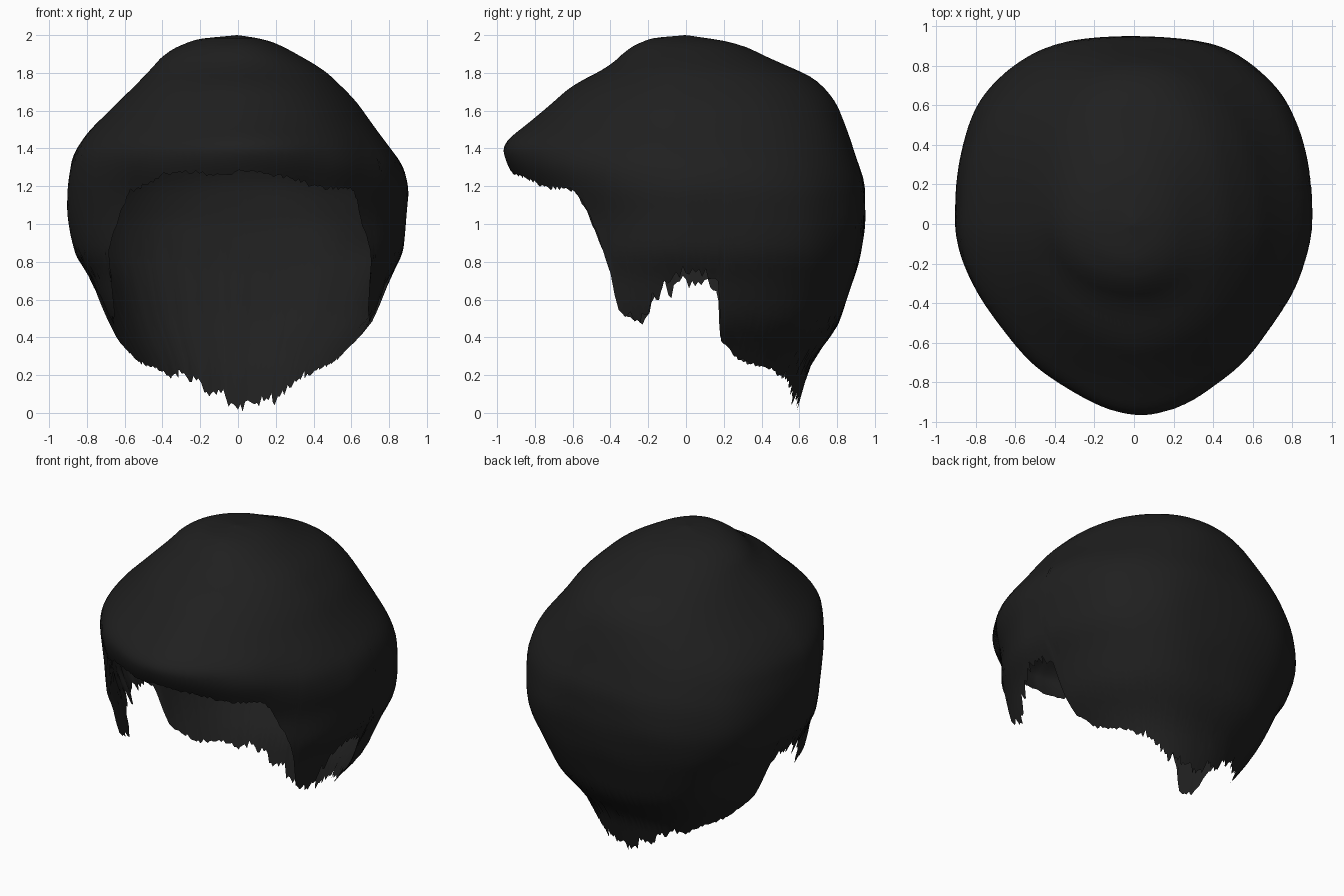
import bpy, bmesh, math, random
from mathutils import noise, Vector

if "Cube" in bpy.data.objects:
    bpy.data.objects.remove(bpy.data.objects["Cube"])

random.seed(4)
COLS, ROWS = 300, 44


def interp(table, t):
    """Linear lookup in a list of (t, value) pairs sorted by t."""
    if t <= table[0][0]:
        return table[0][1]
    for (a, va), (b, vb) in zip(table, table[1:]):
        if t <= b:
            return va + (vb - va) * (t - a) / (b - a)
    return table[-1][1]


def soft(table, t, w=0.04):
    """Lookup with rounded corners, except close to the crown."""
    w = min(w, (2.0 - t) * 0.4)
    return sum(interp(table, t + w * k) for k in (-1, -0.5, 0, 0.5, 1)) / 5


# Silhouette radii by height
LEFT = [(0, .42), (.25, .55), (.38, .64), (.55, .72), (.76, .80), (.8, .845), (.95, .89), (1.07, .91),
        (1.2, .905), (1.37, .87), (1.49, .79), (1.64, .64), (1.81, .47), (1.915, .375), (1.98, .22), (2, 0)]
RIGHT = [(0, .42), (.3, .56), (.41, .66), (.47, .72), (.58, .76), (.71, .80), (.84, .87), (1.18, .91),
         (1.31, .875), (1.5, .735), (1.65, .625), (1.82, .455), (1.95, .22), (1.98, .13), (2, 0)]
FRONT = [(0, .75), (.5, .80), (1, .82), (1.17, .86), (1.27, .925), (1.36, .965), (1.43, .965), (1.51, .86),
         (1.735, .60), (1.83, .41), (1.935, .30), (1.985, .18), (2, 0)]
BACK = [(0, .58), (.13, .62), (.27, .66), (.37, .74), (.47, .81), (.78, .91), (1, .95), (1.22, .945),
        (1.45, .87), (1.65, .79), (1.75, .71), (1.81, .62), (1.86, .46), (1.91, .39), (1.965, .24), (2, 0)]
# How square the outline is, by height, in front and behind
FRONT_POWER = [(.5, 2.2), (.75, 1.85), (1.05, 1.68), (1.3, 1.76), (1.5, 1.78), (1.95, 2)]
BACK_POWER = [(.4, 2.4), (.7, 2.7), (.95, 2.7), (1.25, 2.4), (1.5, 2.25), (1.95, 2)]
# Height of the hairline by angle from the front: fringe, sideburn, ear, nape
HAIRLINE = [(0, 1.28), (12, 1.25), (30, 1.19), (45, 1.18), (49, 1.10), (55, .95), (60, .75), (62, .54),
            (71, .48), (77, .6), (84, .70), (90, .75), (97, .75), (102, .70), (104, .5), (106, .39),
            (118, .28), (137, .23), (150, .17), (165, .05), (180, .04)]


def hairline(deg):
    a = abs(deg)
    z = interp(HAIRLINE, a)
    if deg < 0 and a > 145:                       # nape point leans to the right
        z += 0.07 * math.sin(math.radians((a - 145) / 35 * 180))
    if deg < 0 and 12 < a < 40:                   # raised notch in the fringe
        z += 0.07 * math.sin(math.radians((a - 12) / 28 * 180))
    if deg < 0 and 82 < a < 103:                  # left ear opening is lower
        z -= 0.05
    return z


def point(ang, z):
    s, c = math.sin(ang), -math.cos(ang)
    rx = soft(RIGHT if s > 0 else LEFT, z)
    ry = soft(BACK if c > 0 else FRONT, z)
    n = soft(BACK_POWER if c > 0 else FRONT_POWER, z)
    r = (abs(s / rx) ** n + abs(c / ry) ** n) ** (-1 / n)
    # gentle uneven locks
    r *= 1 + 0.01 * noise.noise(Vector((r * s, r * c, z)) * 3)
    x, y = r * s, r * c
    # the fringe peak sits a little right of the middle
    return Vector((x + 0.05 * max(0, -y) ** 2, y, z))


# Hair shell: columns run from the crown to a ragged hairline
def shell(name, inset):
    random.seed(4)
    bm = bmesh.new()
    crown = bm.verts.new((-0.01, -0.01, 2.0))
    grid = []
    for i in range(COLS):
        deg = -180 + 360 * i / COLS
        zb = hairline(deg)
        tuft = 0.045 if (66 < abs(deg) < 100 or abs(deg) > 145) else 0.015
        zb = max(0.0, zb + random.uniform(-tuft, tuft) * (0.4 if i % 2 else 1))
        column = []
        for j in range(1, ROWS + 1):
            # even heights near the crown so each ring stays level
            t = (j / ROWS) ** 1.7
            z = 2 - (2 - zb) * t if j > 10 else 2 - t * (1 + (1 - zb) * (j / 10) ** 2)
            column.append(bm.verts.new(point(math.radians(deg), z)))
        grid.append(column)
    for i in range(COLS):
        a, b = grid[i], grid[(i + 1) % COLS]
        bm.faces.new((crown, a[0], b[0]))
        for j in range(ROWS - 1):
            bm.faces.new((a[j], a[j + 1], b[j + 1], b[j]))

    bmesh.ops.recalc_face_normals(bm, faces=bm.faces)
    if sum(f.normal.dot(f.calc_center_median() - Vector((0, 0, 1))) for f in bm.faces) < 0:
        bmesh.ops.reverse_faces(bm, faces=bm.faces)
    for f in bm.faces:
        f.smooth = True
    # push the lining inwards, tapering to nothing at the hairline
    bm.normal_update()
    moves = [(v, -v.normal * inset * min(1, k / 12)) for col in grid
             for k, v in enumerate(reversed(col))] + [(crown, Vector((0, 0, -inset)))]
    for v, d in moves:
        v.co += d

    mesh = bpy.data.meshes.new(name)
    bm.to_mesh(mesh)
    bm.free()
    obj = bpy.data.objects.new(name, mesh)
    bpy.context.collection.objects.link(obj)
    mesh.materials.append(black)


black = bpy.data.materials.new("soft black")
black.diffuse_color = (0.014, 0.014, 0.014, 1)
black.use_nodes = True
black.node_tree.nodes["Principled BSDF"].inputs["Base Color"].default_value = black.diffuse_color
shell("hair", 0)
shell("hair_lining", 0.05)
